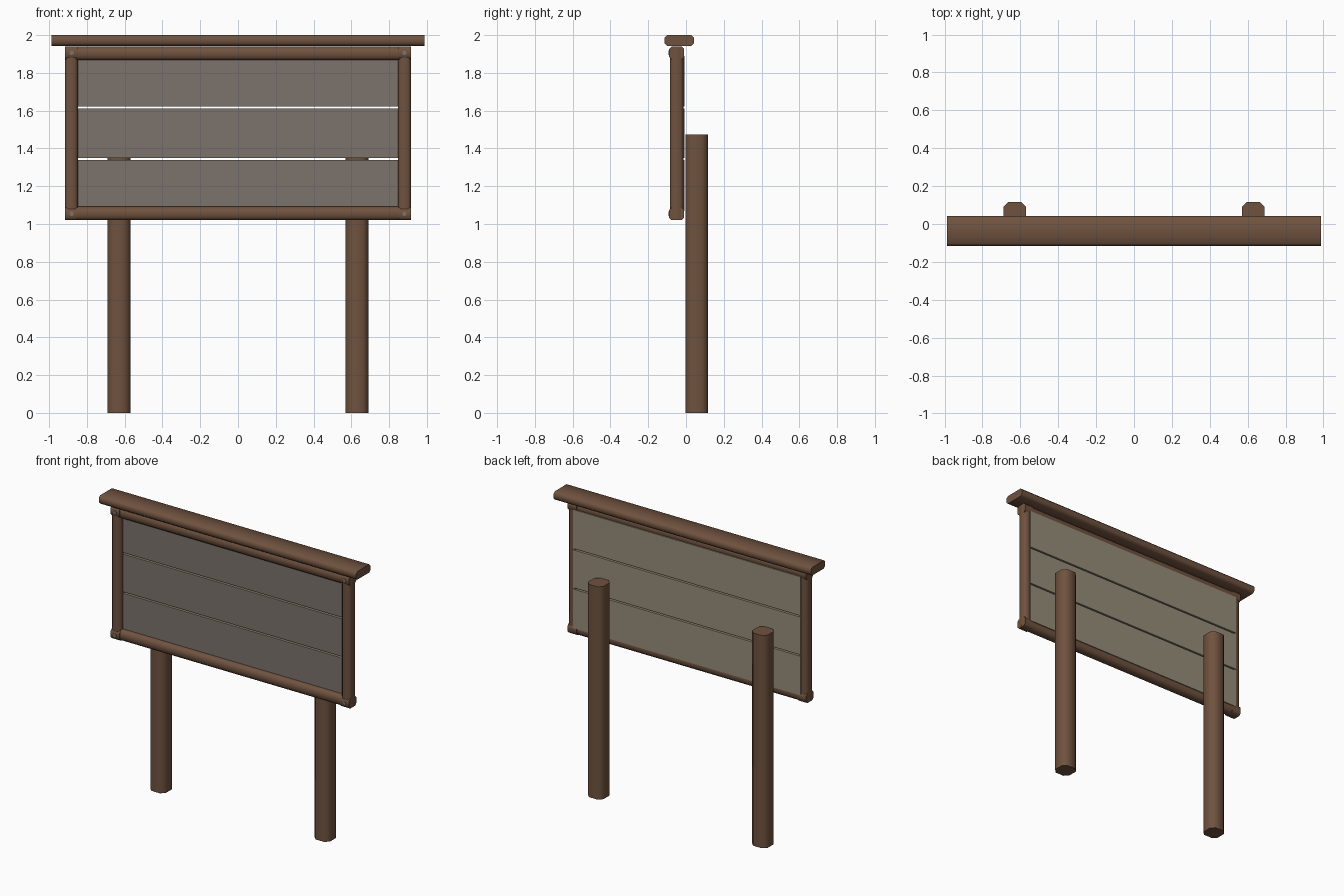
import bpy, bmesh, math

if "Cube" in bpy.data.objects:
    bpy.data.objects.remove(bpy.data.objects["Cube"])


def mat(name, rgb):
    m = bpy.data.materials.new(name)
    m.diffuse_color = (*rgb, 1)
    m.use_nodes = True
    m.node_tree.nodes["Principled BSDF"].inputs["Base Color"].default_value = m.diffuse_color
    return m


wood = mat("brown_wood", (0.16, 0.085, 0.05))
grey = mat("weathered_front", (0.20, 0.17, 0.15))
khaki = mat("pale_back", (0.30, 0.27, 0.19))


def beam(name, x, y, z, axis=None, chamfer=0.0, material=wood):
    """Box from (min, max) ranges; edges along axis are chamfered."""
    r = (x, y, z)
    bm = bmesh.new()
    bmesh.ops.create_cube(bm, size=1)
    for v in bm.verts:
        v.co = [(a + b) / 2 + c * (b - a) for (a, b), c in zip(r, v.co)]
    if chamfer:
        edges = [e for e in bm.edges if axis is None or
                 abs((e.verts[1].co - e.verts[0].co).normalized()[axis]) > 0.9]
        bmesh.ops.bevel(bm, geom=edges, offset=chamfer, segments=1,
                        affect='EDGES', profile=0.5)
    me = bpy.data.meshes.new(name)
    bm.to_mesh(me)
    bm.free()
    me.materials.append(material)
    ob = bpy.data.objects.new(name, me)
    bpy.context.collection.objects.link(ob)
    bpy.context.view_layer.objects.active = ob
    ob.select_set(True)
    if chamfer:
        bpy.ops.object.shade_smooth_by_angle(angle=math.radians(50))
    ob.select_set(False)
    return ob


def around(c, half):
    return (c - half, c + half)


# Cap board along the top
beam("cap_board", (-0.987, 0.987), (-0.115, 0.042), (1.943, 2.0), 0, 0.014)

# Top and bottom frame rails
for name, z in (("bottom_rail", 1.056), ("top_rail", 1.903)):
    beam(name, (-0.86, 0.86), (-0.085, -0.014), around(z, 0.036), 0, 0.017)

for side, s in (("left", -1), ("right", 1)):
    # Ground posts behind the panel
    beam(side + "_post", around(s * 0.63, 0.06), (-0.003, 0.117), (0, 1.475), 2, 0.027)
    # Frame uprights
    beam(side + "_upright", around(s * 0.882, 0.034), (-0.085, -0.014), (1.03, 1.93), 2, 0.015)
    for level, z in (("bottom", 1.054), ("top", 1.906)):
        # Corner joints and their nail heads
        beam(f"{side}_{level}_corner", around(s * 0.881, 0.034), (-0.09, -0.01),
             around(z, 0.034), 0, 0.014)
        bpy.ops.mesh.primitive_cylinder_add(
            vertices=8, radius=0.012, depth=0.006,
            location=(s * 0.881, -0.09, z), rotation=(math.pi / 2, 0, 0))
        nail = bpy.context.object
        nail.name = f"{side}_{level}_nail"
        nail.data.materials.append(grey)
        nail.select_set(False)

# Three panel planks: grey on the front, pale elsewhere
for i, z in enumerate(((1.068, 1.339), (1.349, 1.611), (1.621, 1.89))):
    p = beam(f"plank_{i + 1}", (-0.873, 0.873), (-0.05, -0.008), z, material=khaki)
    p.data.materials.append(grey)
    for f in p.data.polygons:
        if f.normal.y < -0.5:
            f.material_index = 1
